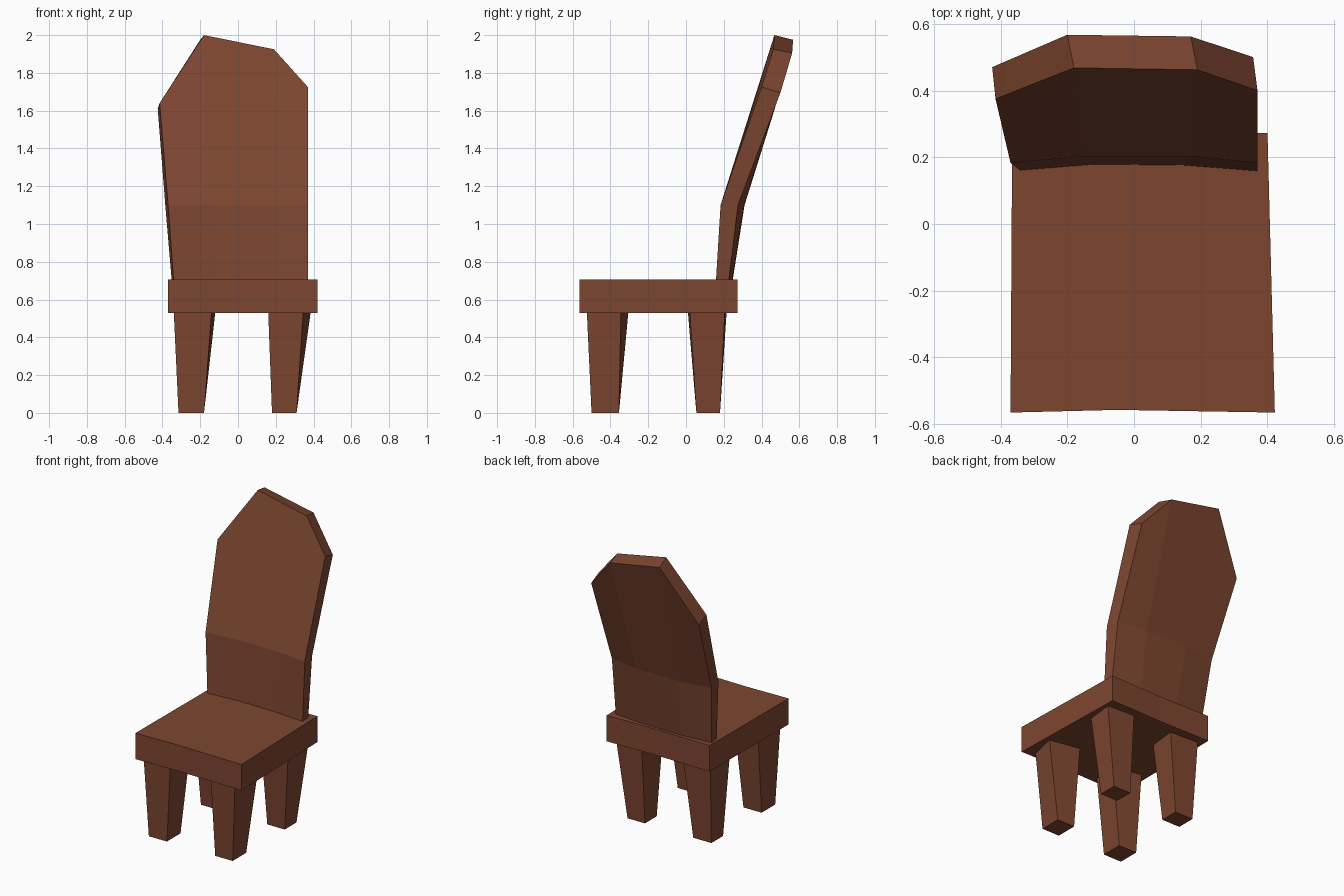
import bpy
import bmesh

brown = bpy.data.materials.new("brown wood")
brown.diffuse_color = (0.205, 0.061, 0.030, 1.0)


def loft(name, rings):
    """Join rings (front points left to right, then back points right to left)."""
    bm = bmesh.new()
    rows = [[bm.verts.new(p) for p in ring] for ring in rings]
    n = len(rings[0])
    for a, b in zip(rows, rows[1:]):
        for i in range(n):
            j = (i + 1) % n
            bm.faces.new((a[i], a[j], b[j], b[i]))
    # caps are strips of quads from front to back
    for row in (rows[0], rows[-1]):
        for i in range(n // 2 - 1):
            bm.faces.new((row[i], row[i + 1], row[n - 2 - i], row[n - 1 - i]))
    bmesh.ops.recalc_face_normals(bm, faces=bm.faces)
    mesh = bpy.data.meshes.new(name)
    bm.to_mesh(mesh)
    bm.free()
    mesh.materials.append(brown)
    obj = bpy.data.objects.new(name, mesh)
    bpy.context.collection.objects.link(obj)
    return obj


def flat(points, z):
    return [(x, y, z) for x, y in points]


# seat: slightly uneven slab
seat = [(-0.37, -0.565), (-0.05, -0.557), (0.422, -0.565),
        (0.40, 0.273), (0.02, 0.265), (-0.365, 0.27)]
loft("seat", [flat(seat, 0.53), flat(seat, 0.705)])

# backrest: curved, leaning board with an uneven pointed top
bottom = [(-0.34, 0.16), (-0.12, 0.178), (0.15, 0.175), (0.37, 0.158),
          (0.365, 0.225), (0.15, 0.243), (-0.13, 0.245), (-0.35, 0.228)]
bend = [(-0.37, 0.183), (-0.15, 0.203), (0.17, 0.203), (0.37, 0.183),
        (0.36, 0.275), (0.16, 0.308), (-0.16, 0.31), (-0.385, 0.278)]
top = [(-0.415, 0.375, 1.64), (-0.18, 0.468, 2.0), (0.19, 0.462, 1.925),
       (0.37, 0.40, 1.725), (0.357, 0.50, 1.695), (0.17, 0.562, 1.905),
       (-0.20, 0.567, 1.975), (-0.425, 0.47, 1.61)]
loft("backrest", [flat(bottom, 0.69), flat(bend, 1.1), top])


# legs: tapered, with a slightly skewed upper end
def leg(name, upper, x0, x1, y0, y1):
    foot = [(x0, y0), (x1, y0), (x1, y1), (x0, y1)]
    loft(name, [flat(foot, 0.0), flat(upper, 0.535)])


leg("front_right_leg", [(0.16, -0.52), (0.345, -0.525), (0.385, -0.345), (0.175, -0.305)],
    0.18, 0.31, -0.50, -0.355)
leg("front_left_leg", [(-0.34, -0.52), (-0.14, -0.52), (-0.12, -0.345), (-0.32, -0.31)],
    -0.315, -0.18, -0.50, -0.355)
leg("back_right_leg", [(0.165, 0.01), (0.36, 0.02), (0.38, 0.205), (0.18, 0.215)],
    0.18, 0.31, 0.055, 0.18)
leg("back_left_leg", [(-0.335, 0.012), (-0.14, 0.015), (-0.12, 0.205), (-0.33, 0.213)],
    -0.315, -0.18, 0.055, 0.18)
